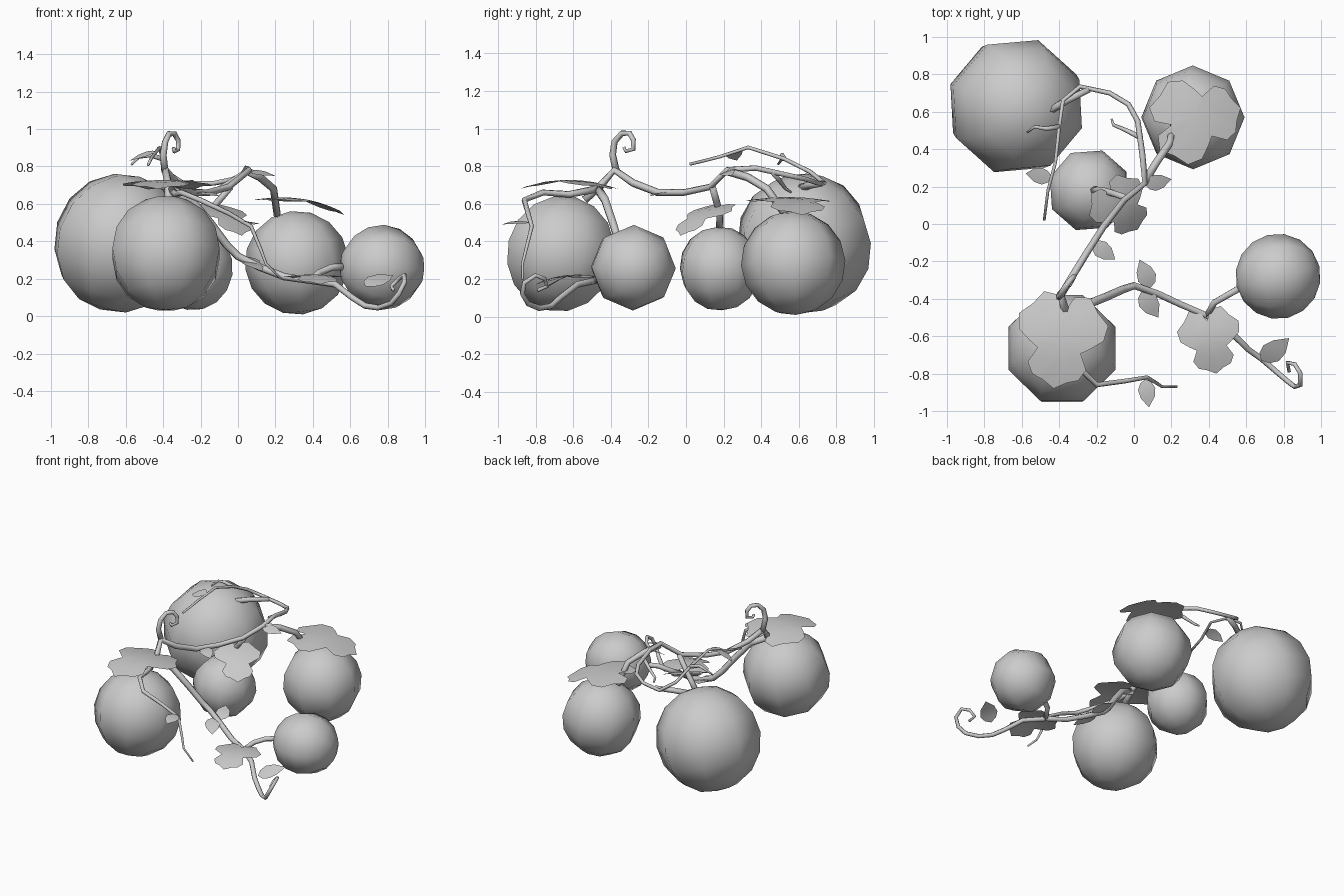
import bpy, bmesh, math
from mathutils import Vector, Matrix

if "Cube" in bpy.data.objects:
    bpy.data.objects.remove(bpy.data.objects["Cube"])


def add_mesh(name, bm):
    me = bpy.data.meshes.new(name)
    bm.to_mesh(me)
    bm.free()
    for p in me.polygons:
        p.use_smooth = True
    ob = bpy.data.objects.new(name, me)
    bpy.context.collection.objects.link(ob)
    return ob


def fruit(name, centre, r, axis, spin=0):
    # eight-sided low-poly ball, its pole pointing along the stem
    bm = bmesh.new()
    bmesh.ops.create_uvsphere(bm, u_segments=8, v_segments=8, radius=r)
    turn = Vector(axis).to_track_quat('Z', 'Y').to_matrix().to_4x4()
    bm.transform(Matrix.Translation(centre) @ turn @ Matrix.Rotation(math.radians(spin), 4, 'Z'))
    return add_mesh(name, bm)


def vine(name, pts, r0=0.022, r1=0.012):
    # tapered six-sided tube swept along the points
    bm = bmesh.new()
    P = [Vector(p) for p in pts]
    n, side, rings = len(P), None, []
    for i, p in enumerate(P):
        t = (P[min(i + 1, n - 1)] - P[max(i - 1, 0)]).normalized()
        if side is None:
            side = t.orthogonal()
        side = (side - t * side.dot(t)).normalized()
        up = t.cross(side)
        r = r0 + (r1 - r0) * i / (n - 1)
        rings.append([bm.verts.new(p + r * (math.cos(a) * side + math.sin(a) * up))
                      for a in (k * math.tau / 6 for k in range(6))])
    for a, b in zip(rings, rings[1:]):
        for k in range(6):
            bm.faces.new((a[k], a[(k + 1) % 6], b[(k + 1) % 6], b[k]))
    bm.faces.new(rings[0][::-1])
    bm.faces.new(rings[-1])
    return add_mesh(name, bm)


LOBED = [(0, 0), (-.2, .1), (-.22, .3), (-.05, .42), (.1, .58), (.3, .55), (.42, .4),
         (.5, .28), (.7, .38), (.85, .3), (.9, .16), (1, 0)]
OVAL = [(0, 0), (.12, .2), (.35, .31), (.65, .25), (1, 0)]


def leaf(name, base, tip, half, normal=(0, 0, 1), droop=0.3):
    # mirrored outline fanned around a raised centre
    base, tip = Vector(base), Vector(tip)
    u = tip - base
    size = u.length
    u.normalize()
    n = Vector(normal)
    n = (n - u * n.dot(u)).normalized()
    v = n.cross(u)
    outline = half + [(a, -b) for a, b in half[-2:0:-1]]
    bm = bmesh.new()

    def vert(a, b):
        h = droop * (a * (1 - a) - 0.5 * b * b)
        return bm.verts.new(base + size * (u * a + v * b + n * h))

    c = 0.35
    mid = vert(c, 0)
    inner = [vert(c + (a - c) * .55, b * .55) for a, b in outline]
    outer = [vert(a, b) for a, b in outline]
    for i in range(len(outline)):
        j = (i + 1) % len(outline)
        bm.faces.new((mid, inner[j], inner[i]))
        bm.faces.new((inner[i], inner[j], outer[j], outer[i]))
    bmesh.ops.recalc_face_normals(bm, faces=bm.faces)
    return add_mesh(name, bm)


# Round fruits
fruit("fruit_large", (-.63, .63, .39), .372, (.3, -.1, 1))
fruit("fruit_front", (-.385, -.665, .335), .31, (0, .25, 1), 22.5)
fruit("fruit_back_right", (.315, .57, .285), .278, (-.12, -.05, 1), 22.5)
fruit("fruit_right", (.77, -.28, .26), .228, (-1, -.25, .05))
fruit("fruit_middle", (-.24, .18, .255), .224, (.15, -.05, 1))

# Main vine and its side shoots
vine("main_vine", [(-.37, -.54, .62), (-.37, -.45, .70), (-.39, -.38, .78), (-.33, -.28, .71),
                   (-.25, -.15, .66), (-.16, -.01, .66), (-.05, .13, .69), (.06, .22, .78),
                   (.045, .37, .79), (.02, .55, .75), (-.03, .64, .73), (-.13, .70, .71),
                   (-.29, .735, .71), (-.38, .66, .77), (-.40, .52, .84), (-.42, .33, .90),
                   (-.46, .18, .85), (-.48, .02, .81)], .023, .008)
vine("curl_tendril", [(-.39, -.37, .77), (-.40, -.39, .86), (-.39, -.38, .93), (-.37, -.34, .975),
                      (-.34, -.30, .975), (-.32, -.28, .94), (-.32, -.28, .89), (-.34, -.32, .88),
                      (-.345, -.33, .90)], .02, .010)
vine("large_fruit_stem", [(-.24, .72, .71), (-.36, .66, .70), (-.46, .60, .68)], .018, .022)
vine("large_fruit_tendril", [(-.40, .52, .84), (-.47, .51, .86), (-.53, .52, .85), (-.57, .49, .81)], .015, .006)
vine("back_fruit_stem", [(.06, .23, .77), (.12, .33, .74), (.19, .43, .68), (.21, .53, .54)], .022, .02)
vine("back_tendril", [(.04, .46, .77), (-.04, .50, .72), (-.11, .53, .68), (-.12, .56, .66)], .015, .006)
vine("middle_fruit_stem", [(-.04, .14, .69), (-.10, .16, .62), (-.17, .18, .54), (-.22, .18, .46)], .018, .02)

# Low vine running right, ending in a curl
vine("right_vine", [(-.37, -.47, .68), (-.25, -.43, .62), (-.15, -.39, .50), (-.06, -.35, .38),
                    (0, -.33, .32), (.12, -.37, .26), (.25, -.43, .21), (.39, -.49, .19),
                    (.52, -.58, .17), (.61, -.67, .10), (.68, -.72, .055), (.75, -.78, .045),
                    (.82, -.84, .07), (.86, -.87, .12), (.89, -.86, .18), (.89, -.80, .22),
                    (.86, -.75, .20), (.82, -.74, .16), (.83, -.79, .14)], .024, .010)
vine("right_fruit_stem", [(.39, -.49, .19), (.43, -.42, .23), (.50, -.38, .26), (.57, -.34, .265)], .018, .02)

# Vine hanging over the front fruit
vine("front_vine", [(-.36, -.47, .68), (-.33, -.62, .65), (-.30, -.76, .66), (-.20, -.86, .62),
                    (-.05, -.84, .55), (.07, -.82, .48), (.12, -.85, .36), (.15, -.87, .28),
                    (.23, -.87, .20)], .02, .006)

# Broad lobed leaves
leaf("front_leaf", (-.37, -.47, .71), (-.43, -.88, .68), LOBED)
leaf("back_leaf", (.20, .53, .635), (.57, .62, .54), LOBED)
leaf("middle_leaf", (-.12, .16, .585), (.02, -.03, .43), LOBED, (.4, -.5, 1))
leaf("right_leaf", (.39, -.52, .22), (.44, -.80, .17), LOBED)

# Small oval leaves
SMALL = [((-.22, -.10, .66), (-.10, -.19, .64)), ((.06, .21, .77), (.20, .24, .75)),
         ((.09, -.34, .28), (.03, -.19, .32)), ((.04, -.36, .29), (.13, -.50, .24)),
         ((.06, -.83, .50), (.08, -.98, .49)), ((.68, -.73, .16), (.83, -.61, .22)),
         ((-.44, .25, .88), (-.58, .27, .83))]
for i, (a, b) in enumerate(SMALL):
    leaf(f"small_leaf_{i + 1}", a, b, OVAL, (.2, -.3, 1), .2)
